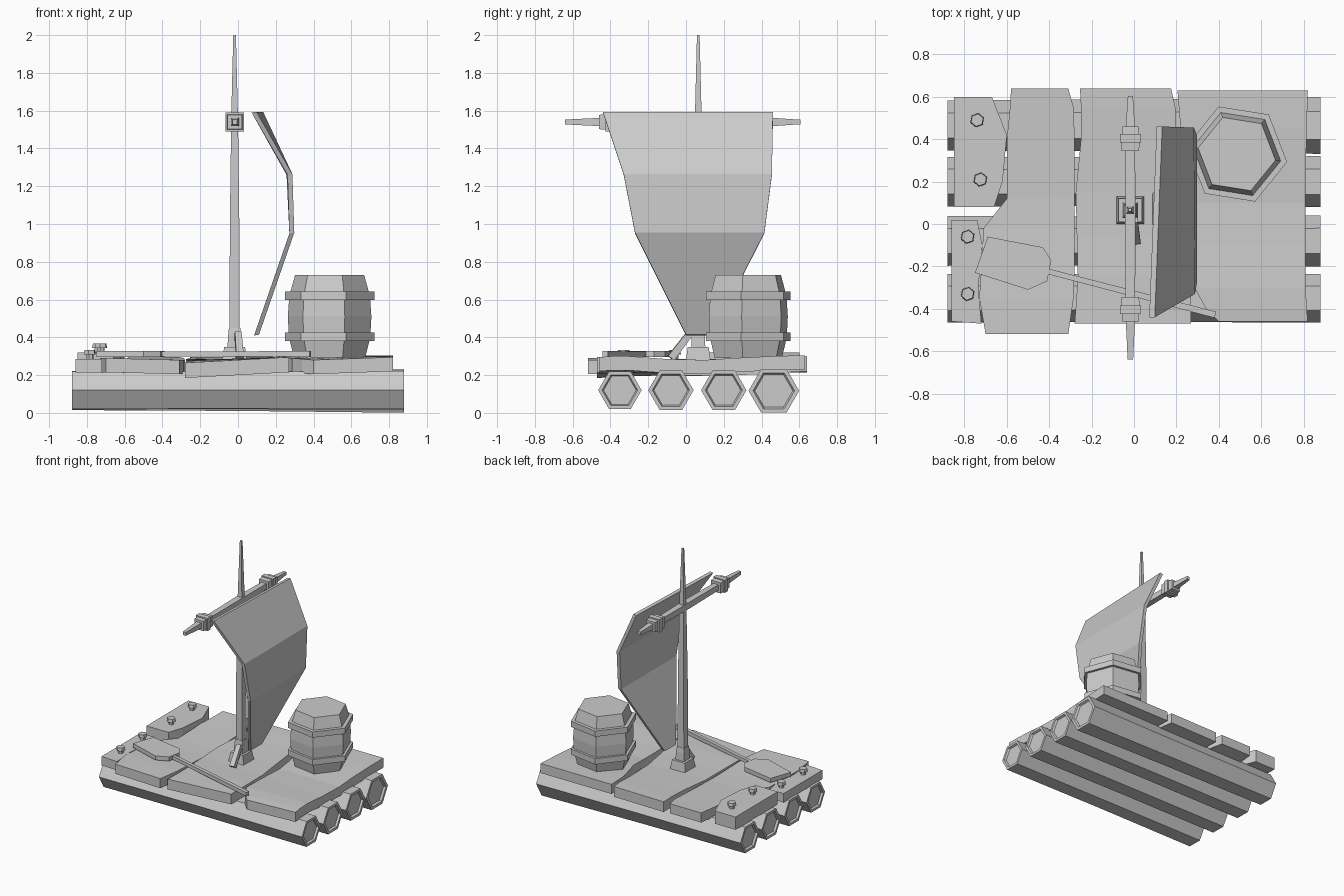
import bpy, bmesh
from math import cos, sin, radians, pi
from mathutils import Vector

if "Cube" in bpy.data.objects:
    bpy.data.objects.remove(bpy.data.objects["Cube"])

S2 = 2 ** 0.5


def loft(name, rings):
    """Skin a list of equal-length closed rings and cap both ends."""
    bm = bmesh.new()
    vs = [[bm.verts.new(p) for p in r] for r in rings]
    n = len(vs[0])
    for a, b in zip(vs, vs[1:]):
        for i in range(n):
            j = (i + 1) % n
            bm.faces.new((a[i], a[j], b[j], b[i]))
    bm.faces.new(vs[0][::-1])
    bm.faces.new(vs[-1])
    bmesh.ops.recalc_face_normals(bm, faces=bm.faces)
    me = bpy.data.meshes.new(name)
    bm.to_mesh(me)
    bm.free()
    ob = bpy.data.objects.new(name, me)
    bpy.context.collection.objects.link(ob)
    return ob


def turned(name, origin, direction, profile, n=6, phase=0):
    """Rings of (distance, radius) along a direction."""
    o, d = Vector(origin), Vector(direction).normalized()
    u = Vector((0, 0, 1)).cross(d)
    u = u.normalized() if u.length > 1e-4 else Vector((1, 0, 0))
    v = d.cross(u)
    rings = []
    for t, r in profile:
        angs = [radians(phase) + 2 * pi * i / n for i in range(n)]
        rings.append([o + d * t + u * r * cos(a) + v * r * sin(a) for a in angs])
    return loft(name, rings)


def square(name, origin, direction, profile):
    return turned(name, origin, direction, [(t, w * S2 / 2) for t, w in profile], 4, 45)


def plank(name, stations, thick):
    """Stations along y: (y, x left, x right, z left, z right)."""
    return loft(name, [[(l, y, zl - thick), (r, y, zr - thick), (r, y, zr), (l, y, zl)]
                       for y, l, r, zl, zr in stations])


def slab(name, outline, z0, z1):
    return loft(name, [[(x, y, z) for x, y in outline] for z in (z0, z1)])


X, Y, Z = (1, 0, 0), (0, 1, 0), (0, 0, 1)

# Hexagonal logs with recessed ends
for i, (y, r0, r1) in enumerate([(-0.35, .115, .115), (-0.08, .117, .12),
                                 (0.2, .117, .12), (0.465, .118, .134)]):
    turned(f"log_{i+1}", (0, y, 0.12 if i < 3 else 0.117), X,
           [(-.865, r0 * .75), (-.88, r0 * .82), (-.88, r0), (0, (r0 + r1) / 2 - .003),
            (.88, r1), (.88, r1 * .82), (.865, r1 * .75)])

# Warped deck planks
plank("deck_plank_left", [
    (-.52, -.70, -.31, .29, .28), (-.35, -.73, -.285, .29, .28), (-.2, -.72, -.28, .285, .275),
    (-.02, -.71, -.28, .28, .27), (.12, -.60, -.28, .275, .27), (.4, -.60, -.28, .285, .28),
    (.55, -.585, -.285, .29, .29), (.64, -.58, -.31, .295, .295)], .075)
plank("deck_plank_middle", [
    (-.47, -.28, .27, .265, .295), (-.25, -.265, .27, .275, .295), (-.05, -.27, .25, .28, .28),
    (.15, -.275, .22, .285, .275), (.4, -.25, .2, .29, .285), (.55, -.25, .195, .295, .295),
    (.64, -.255, .175, .295, .30)], .08)
plank("deck_plank_right", [
    (-.46, .40, .82, .28, .295), (-.4, .34, .815, .285, .30), (-.3, .285, .81, .29, .30),
    (-.1, .285, .81, .285, .285), (.1, .29, .81, .28, .28), (.25, .28, .81, .29, .29),
    (.45, .22, .815, .30, .30), (.63, .205, .82, .305, .305)], .075)
slab("end_plank_back", [(-.85, .6), (-.85, .08), (-.66, .08), (-.62, .2), (-.6, .42), (-.67, .6)],
     .22, .32)
slab("end_plank_front", [(-.86, .02), (-.86, -.46), (-.72, -.47), (-.735, -.3), (-.715, -.1),
                         (-.74, .02)], .215, .285)

# Pegs
for i, (x, y, z) in enumerate([(-.74, .49, .315), (-.725, .21, .315),
                               (-.785, -.06, .28), (-.785, -.33, .28)]):
    turned(f"peg_{i+1}", (x, y, z), Z, [(0, .02), (.028, .02), (.028, .034), (.052, .03)], 6, 20)

# Barrel and hoops
B = (.485, .33, 0)
turned("barrel", B, Z, [(.29, .19), (.4, .218), (.51, .224), (.62, .216), (.73, .185)], 6, -9)
for nm, z in (("lower", .38), ("upper", .597)):
    turned(f"barrel_hoop_{nm}", B, Z, [(z, .24), (z + .045, .24)], 6, -9)

# Mast, foot and braces
M = (-.018, .065, 0)
square("mast", M, Z, [(.25, .056), (1.0, .05), (1.56, .036), (2.0, .014)])
square("mast_foot", M, Z, [(.28, .13), (.35, .11)])
square("mast_collar", M, Z, [(.34, .075), (.41, .07), (.45, .06)])
brace = Vector((-.01, .08, -.13)) * -1
square("mast_brace", (.01, -.08, .29), (-.01, .1, .13), [(0, .04), (.165, .035)])

# Yard with stepped wrappings and tapered tips
K = (-.017, 0, 1.54)
square("yard", K, Y, [(-.64, .026), (-.47, .042), (0, .05), (.47, .042), (.605, .024)])
for nm, s in (("front", -1), ("back", 1)):
    square(f"yard_wrap_{nm}", K, (0, s, 0),
           [(.345, .06), (.345, .082), (.385, .086), (.385, .10), (.425, .10), (.425, .08),
            (.46, .076), (.46, .05)])

# Billowing sail: (z, x front, x back, y front, y back)
ROWS = [(1.59, .085, .12, -.44, .46), (1.26, .275, .27, -.33, .455),
        (.95, .285, .285, -.27, .415), (.41, .098, .098, 0, .14)]
loft("sail", [[(xf - .013, y0, z), (xb - .013, y1, z), (xb + .013, y1, z + .004),
               (xf + .013, y0, z + .004)] for z, xf, xb, y0, y1 in ROWS])

# Paddle lying on the deck
slab("paddle_blade", [(-.69, -.06), (-.75, -.23), (-.5, -.31), (-.41, -.27), (-.39, -.17),
                      (-.43, -.11)], .295, .328)
square("paddle_shaft", (-.42, -.22, .312), (.81, -.21, 0), [(0, .026), (.83, .03)])
